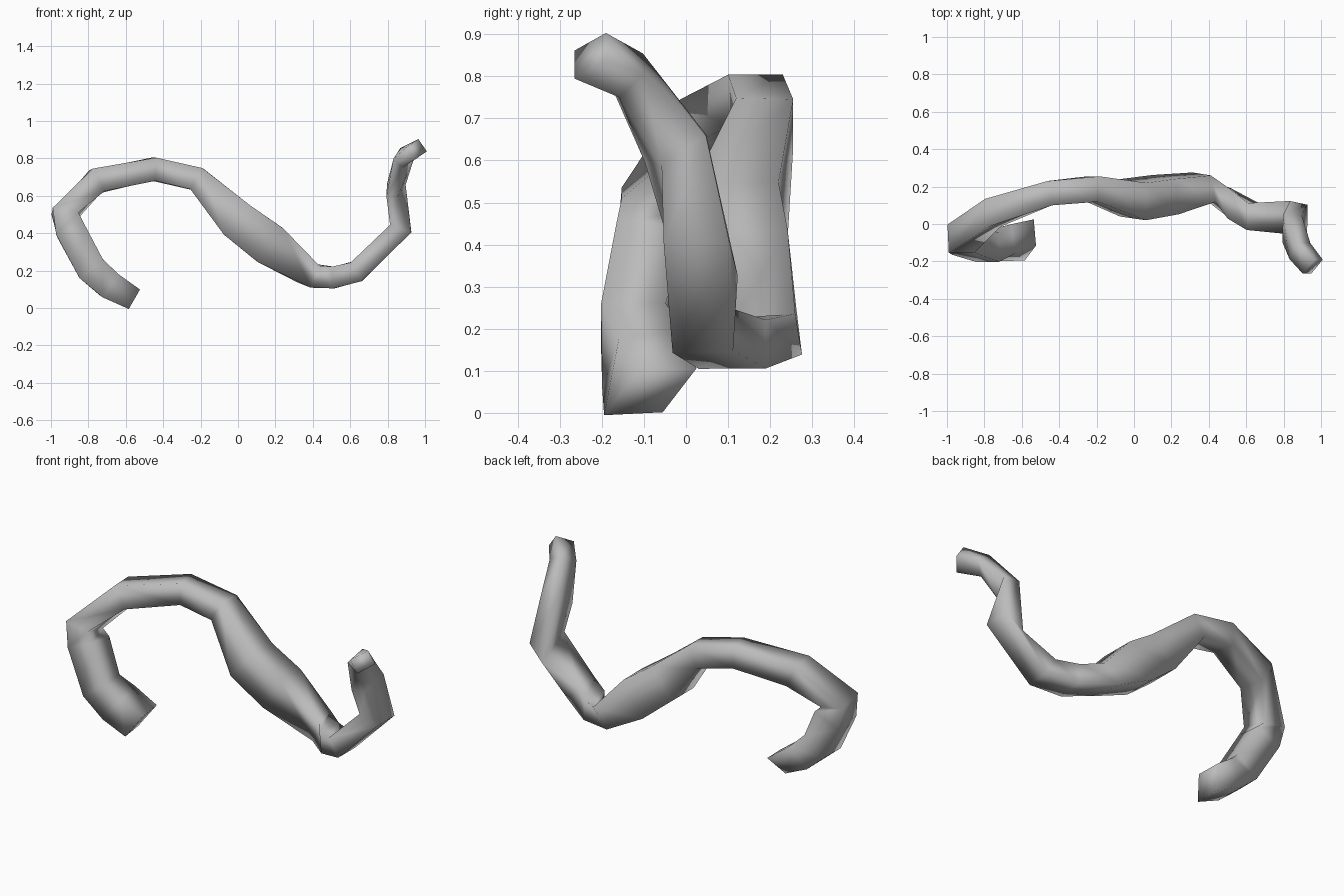
import bpy
import bmesh
from mathutils import Vector

cube = bpy.data.objects.get("Cube")
if cube:
    bpy.data.objects.remove(cube, do_unlink=True)


def make_material(name, colour):
    material = bpy.data.materials.new(name)
    material.use_nodes = True
    material.diffuse_color = colour
    shader = material.node_tree.nodes["Principled BSDF"]
    shader.inputs["Base Color"].default_value = colour
    return material


# Stations along the winding body:
# centre x, y, z, half height, half width, lean, share of the sideways turn
stations = [
    (-.56, -.085, .05, .06, .07, -.04, 1),
    (-.69, -.1, .125, .075, .08, -.02, 1),
    (-.785, -.125, .21, .08, .077, 0, 1),
    (-.895, -.085, .415, .08, .08, 0, 1),
    (-.925, -.078, .505, .07, .077, 0, .7),
    (-.755, .06, .68, .068, .075, 0, .3),
    (-.45, .165, .742, .062, .066, 0, .8),
    (-.22, .187, .69, .065, .068, 0, 1),
    (-.005, .13, .47, .105, .1, -.01, .5),
    (.168, .157, .34, .113, .095, -.01, .5),
    (.4, .192, .172, .063, .072, -.003, -.7),
    (.51, .11, .163, .058, .08, 0, .1),
    (.635, .04, .195, .058, .072, 0, .2),
    (.87, .025, .425, .06, .078, 0, .1),
    (.845, -.025, .627, .05, .08, 0, 1),
    (.887, -.145, .802, .045, .054, 0, .9),
    (.956, -.228, .849, .04, .053, 0, 1),
]

# Corners pulled in where the body twists: (station, corner): shift
tucks = {
    (10, 3): (-.05, .01, .02),
    (13, 0): (.02, .02, -.12),
    (14, 2): (-.04, .04, 0),
    (15, 2): (-.03, .03, 0),
}


def path_direction(centres, i):
    """Average direction of the path segments that meet at one station."""
    direction = Vector()
    if i > 0:
        direction += (centres[i] - centres[i - 1]).normalized()
    if i < len(centres) - 1:
        direction += (centres[i + 1] - centres[i]).normalized()
    return direction.normalized()


def add_section(bm, centre, direction, half_height, half_width, lean, turn):
    """Four-cornered cross-section across the path."""
    side_axis = Vector((0, 1, 0))
    direction.y *= turn
    up = direction.cross(side_axis).normalized()
    side = up.cross(direction).normalized()
    rise = up * half_height + side_axis * lean
    spread = side * half_width
    corners = (rise + spread, rise - spread, -rise - spread, spread - rise)
    return [bm.verts.new(centre + corner) for corner in corners]


# Body: join the sections into one closed tube
bm = bmesh.new()
centres = [Vector(station[:3]) for station in stations]
sections = []
for i, station in enumerate(stations):
    direction = path_direction(centres, i)
    sections.append(add_section(bm, centres[i], direction, *station[3:]))

for (i, k), shift in tucks.items():
    sections[i][k].co += Vector(shift)

for near, far in zip(sections, sections[1:]):
    for k in range(len(near)):
        n = (k + 1) % len(near)
        bm.faces.new((near[k], near[n], far[n], far[k]))

# Flat caps on the two ends
bm.faces.new(sections[0])
bm.faces.new(sections[-1])
bmesh.ops.recalc_face_normals(bm, faces=bm.faces[:])
for face in bm.faces:
    face.smooth = True

mesh = bpy.data.meshes.new("winding_body")
bm.to_mesh(mesh)
bm.free()
mesh.materials.append(make_material("plain_grey", (.5, .5, .5, 1)))
body = bpy.data.objects.new("winding_body", mesh)
bpy.context.collection.objects.link(body)
